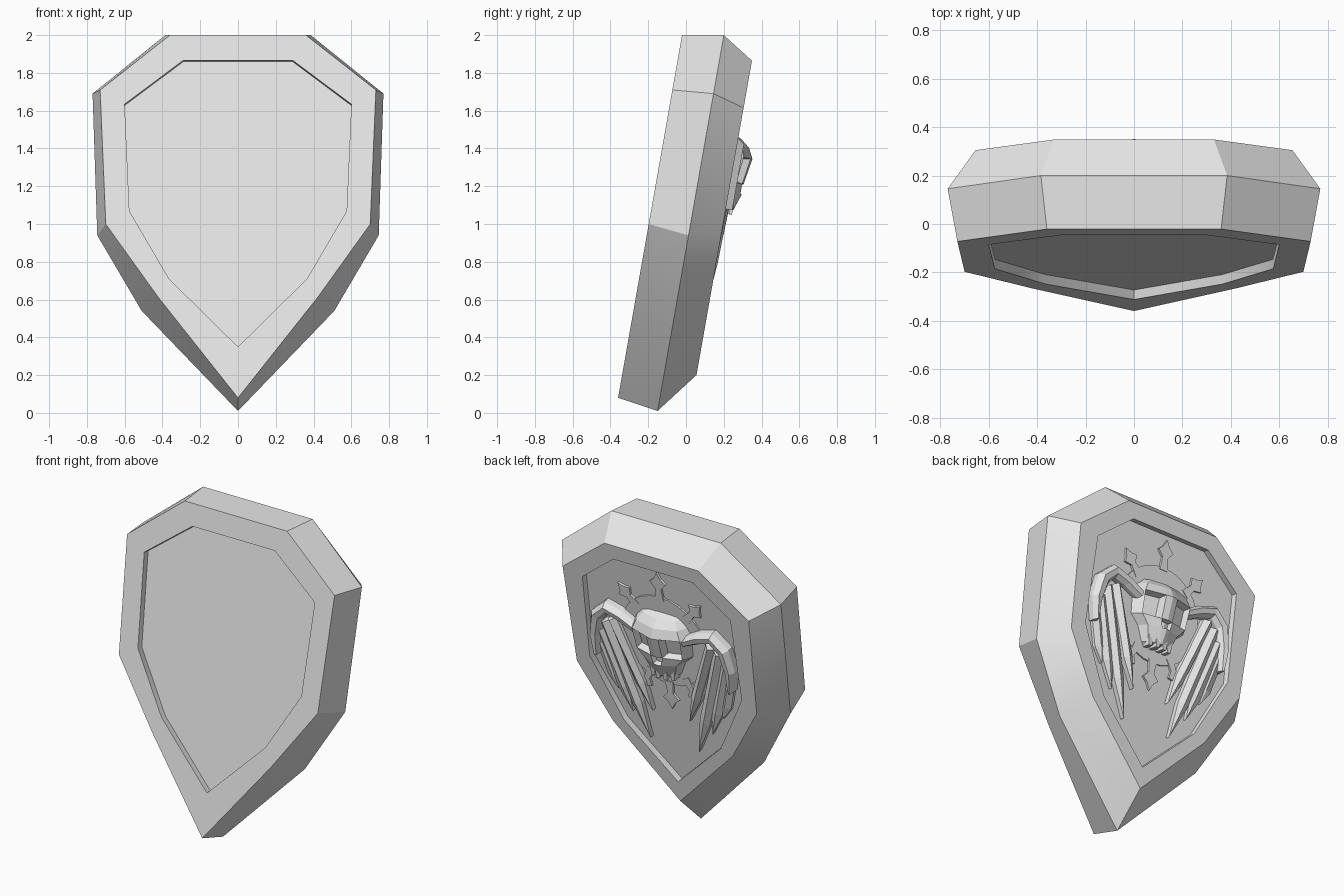
import bpy, bmesh, math

cube = bpy.data.objects.get("Cube")
if cube:
    bpy.data.objects.remove(cube, do_unlink=True)

TILT = math.radians(10)
S, C = math.sin(TILT), math.cos(TILT)
FLOOR = -0.02          # depth of the rear recessed panel

steel = bpy.data.materials.new("plain_grey")
steel.use_nodes = True
steel.diffuse_color = (0.8, 0.8, 0.8, 1)
steel.node_tree.nodes["Principled BSDF"].inputs["Base Color"].default_value = (0.8, 0.8, 0.8, 1)


def place(x, v, w):
    """Across, up along the leaning shield, and out towards the back."""
    return (x, v * S + w * C, v * C - w * S)


def finish(name, bm, smooth=False):
    bmesh.ops.recalc_face_normals(bm, faces=bm.faces)
    mesh = bpy.data.meshes.new(name)
    bm.to_mesh(mesh)
    bm.free()
    mesh.materials.append(steel)
    ob = bpy.data.objects.new(name, mesh)
    bpy.context.collection.objects.link(ob)
    if smooth:
        bpy.ops.object.select_all(action='DESELECT')
        ob.select_set(True)
        bpy.context.view_layer.objects.active = ob
        bpy.ops.object.shade_smooth_by_angle(angle=math.radians(30))


def loft(bm, rings):
    """Skin a stack of closed rings and cap both ends."""
    loops = [[bm.verts.new(place(*p)) for p in ring] for ring in rings]
    for a, b in zip(loops, loops[1:]):
        for i in range(len(a)):
            j = (i + 1) % len(a)
            bm.faces.new((a[i], a[j], b[j], b[i]))
    bm.faces.new(loops[0])
    bm.faces.new(loops[-1])


def outline(half, w):
    """Mirror a half outline that ends in the bottom tip."""
    return ([(x, v, w) for x, v in half] +
            [(-x, v, w) for x, v in reversed(half[:-1])])


# Shield body: recessed front, thick rim, bevelled rear, recessed rear panel
front_panel = [(.29, 1.83), (.60, 1.595), (.575, 1.02), (.365, .656), (0, .29)]
front_edge = [(.36, 1.966), (.73, 1.671), (.70, .95), (.42, .554), (0, .016)]
widest = [(.385, 2.004), (.77, 1.69), (.745, .928), (.51, .522), (0, -.016)]
rear_edge = [(.33, 1.897), (.655, 1.643), (.633, .997), (.42, .64), (0, .207)]
rear_panel = [(.28, 1.80), (.52, 1.61), (.535, 1.06), (.34, .67), (0, .34)]
bm = bmesh.new()
loft(bm, [outline(front_panel, -.328), outline(front_panel, -.368),
          outline(front_edge, -.368), outline(widest, -.15),
          outline(rear_edge, .02), outline(rear_panel, .02),
          outline(rear_panel, FLOOR)])
finish("shield_body", bm, smooth=True)


# Low relief halo with barbed spikes
def plate(bm, points, top):
    loft(bm, [[(x, v, FLOOR - .005) for x, v in points],
              [(x, v, top) for x, v in points]])


HUB = 1.3
bm = bmesh.new()
plate(bm, [(.3 * math.cos(a), HUB + .3 * math.sin(a))
           for a in (math.tau * i / 28 for i in range(28))], -.01)
finish("halo", bm)

barb = [(.28, .03), (.36, .02), (.40, .055), (.425, .025), (.47, 0)]
shape = barb + [(r, -t) for r, t in reversed(barb[:-1])]
bm = bmesh.new()
for degrees in (90, 48, 132, -90, -62, -118):
    a = math.radians(degrees)
    size = 1 if abs(degrees) == 90 else .92
    plate(bm, [(size * (r * math.cos(a) - t * math.sin(a)),
                HUB + size * (r * math.sin(a) + t * math.cos(a)))
               for r, t in shape], -.006)
finish("halo_spikes", bm)


# Skull: faceted mask with sunken eyes and nose
columns = [(-1, 0), (-.8, .65), (-.2, .93), (0, 1), (.2, .93), (.8, .65), (1, 0)]
rows = [(1.50, .10, FLOOR), (1.48, .14, .035), (1.44, .18, .085),
        (1.385, .21, .113), (1.245, .20, .09), (1.19, .14, .09),
        (1.10, .10, .06), (1.08, .08, FLOOR)]
bm = bmesh.new()
grid = [[bm.verts.new(place(x * width, v, FLOOR + (depth - FLOOR) * k))
         for x, k in columns] for v, width, depth in rows]
cells = {}
for r in range(len(rows) - 1):
    for c in range(len(columns) - 1):
        cells[r, c] = bm.faces.new((grid[r][c], grid[r][c + 1],
                                    grid[r + 1][c + 1], grid[r + 1][c]))


def sink(faces, border, depth):
    bmesh.ops.inset_region(bm, faces=faces, thickness=border)
    for v in {v for f in faces for v in f.verts}:
        v.co.y -= depth * C
        v.co.z += depth * S


bmesh.ops.recalc_face_normals(bm, faces=bm.faces)
for eye in (1, 4):
    sink([cells[3, eye]], .018, .045)
sink([cells[4, 2], cells[4, 3]], .008, .03)
bmesh.ops.holes_fill(bm, edges=[e for e in bm.edges if e.is_boundary])
finish("skull", bm)

# Teeth under the upper jaw
bm = bmesh.new()
for x in (-.07, -.025, .025, .07):
    tooth = [(x - .018, 1.15), (x + .018, 1.15), (x + .012, 1.075), (x - .012, 1.075)]
    plate(bm, tooth, .065 - abs(x) * .3)
finish("teeth", bm)


# Wings: a bent arm and a fan of ridged feathers
def feather(bm, start, end, width, height):
    (x0, v0), (x1, v1) = start, end
    length = math.hypot(x1 - x0, v1 - v0)
    nx, nv = (v0 - v1) / length * width, (x1 - x0) / length * width
    mx, mv = x0 + (x1 - x0) * .7, v0 + (v1 - v0) * .7
    rim = [(x0 + nx, v0 + nv), (mx + nx, mv + nv), (x1, v1),
           (mx - nx, mv - nv), (x0 - nx, v0 - nv)]
    low = [bm.verts.new(place(x, v, FLOOR - .005)) for x, v in rim]
    high = [bm.verts.new(place(x, v, FLOOR + height * .5)) for x, v in rim]
    top = bm.verts.new(place(x0, v0, FLOOR + height))
    ridge = bm.verts.new(place(mx, mv, FLOOR + height * .8))
    bm.faces.new(low)
    for i in range(5):
        j = (i + 1) % 5
        bm.faces.new((low[i], low[j], high[j], high[i]))
    for face in ((high[0], high[1], ridge, top), (high[1], high[2], ridge),
                 (high[2], high[3], ridge), (high[3], high[4], top, ridge),
                 (high[4], high[0], top)):
        bm.faces.new(face)


arm_line = [(.17, 1.36, .03), (.27, 1.41, .035), (.37, 1.44, .04),
            (.445, 1.37, .042), (.475, 1.24, .035), (.47, 1.10, .012)]
fan = [((.455, 1.18), (.37, .87), .038, .04), ((.44, 1.27), (.28, .74), .038, .05),
       ((.40, 1.34), (.17, .59), .036, .06), ((.345, 1.37), (.13, .79), .032, .065)]
for side, name in ((1, "left"), (-1, "right")):
    bm = bmesh.new()
    sections = []
    for i, (x, v, half) in enumerate(arm_line):
        a, b = arm_line[max(i - 1, 0)], arm_line[min(i + 1, len(arm_line) - 1)]
        dx, dv = b[0] - a[0], b[1] - a[1]
        n = math.hypot(dx, dv)
        ox, ov = -dv / n * half, dx / n * half
        sections.append([(side * (x + ox * k), v + ov * k, w) for k, w in
                         ((1, FLOOR - .005), (1, .02), (.4, .055),
                          (-.5, .05), (-1, .02), (-1, FLOOR - .005))])
    loft(bm, sections)
    finish(name + "_wing_arm", bm)

    bm = bmesh.new()
    for (x0, v0), (x1, v1), width, height in fan:
        feather(bm, (side * x0, v0), (side * x1, v1), width, height)
    finish(name + "_wing_feathers", bm)
